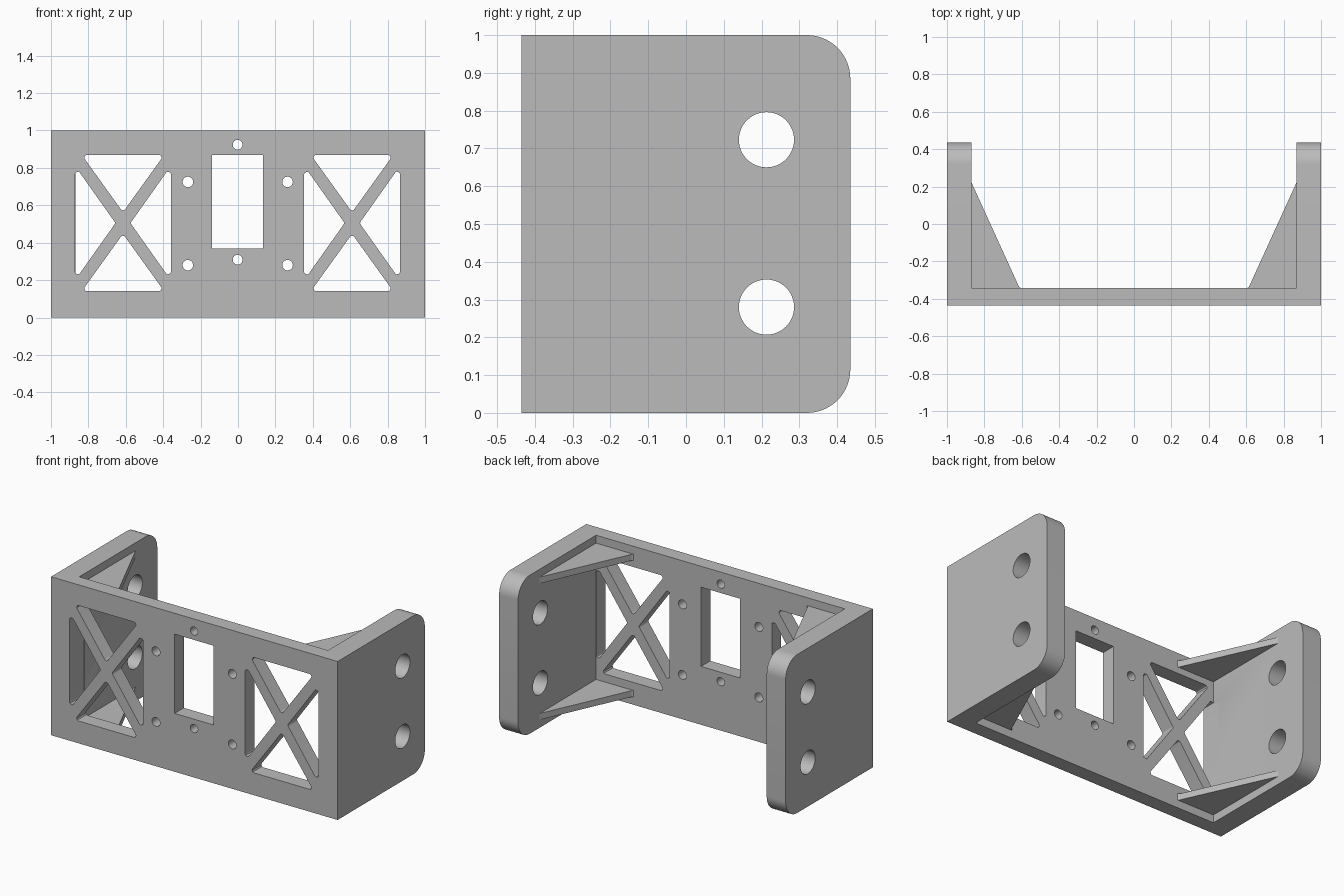
import bpy
import bmesh
from math import pi, cos, sin
from mathutils import Vector

if "Cube" in bpy.data.objects:
    bpy.data.objects.remove(bpy.data.objects["Cube"])

FRONT, INNER, BACK = -0.435, -0.343, 0.435   # y of front face, plate back, side plate ends
WALL = 0.868                                 # inner x of the side plates
MID_Z = 0.505

grey = bpy.data.materials.new("plain grey")
grey.use_nodes = True
colour = (0.5, 0.5, 0.5, 1)
grey.diffuse_color = colour
grey.node_tree.nodes["Principled BSDF"].inputs["Base Color"].default_value = colour


def prism(bm, outline, axis, low, high):
    """Extrude a 2D outline along an axis; the outline holds the other two coordinates."""
    def place(p, depth):
        co = list(p)
        co.insert("xyz".index(axis), depth)
        return bm.verts.new(co)
    start = [place(p, low) for p in outline]
    end = [place(p, high) for p in outline]
    bm.faces.new(start)
    bm.faces.new(end)
    for i in range(len(start)):
        j = (i + 1) % len(start)
        bm.faces.new((start[i], start[j], end[j], end[i]))


def arc(u, v, radius, begin, finish, steps):
    return [(u + radius * cos(begin + (finish - begin) * i / steps),
             v + radius * sin(begin + (finish - begin) * i / steps)) for i in range(steps + 1)]


def circle(u, v, radius, sides):
    return arc(u, v, radius, 0, 2 * pi, sides)[:-1]


def rounded(points, radius, steps=5):
    """Round every corner of a convex polygon."""
    result = []
    for i, p in enumerate(points):
        p = Vector(p)
        a = (Vector(points[i - 1]) - p).normalized()
        b = (Vector(points[(i + 1) % len(points)]) - p).normalized()
        half = a.angle(b) / 2
        centre = p + (a + b).normalized() * radius / sin(half)
        run = radius / (sin(half) / cos(half))
        first, last = p + a * run - centre, p + b * run - centre
        for k in range(steps + 1):
            spoke = first.lerp(last, k / steps).normalized() * radius
            result.append(tuple(centre + spoke))
    return result


def make_object(name, bm):
    bmesh.ops.recalc_face_normals(bm, faces=bm.faces)
    mesh = bpy.data.meshes.new(name)
    bm.to_mesh(mesh)
    bm.free()
    mesh.materials.append(grey)
    obj = bpy.data.objects.new(name, mesh)
    bpy.context.collection.objects.link(obj)
    return obj


# U-shaped body: front plate with two side plates
bm = bmesh.new()
prism(bm, [(-1, FRONT), (1, FRONT), (1, BACK), (WALL, BACK), (WALL, INNER),
           (-WALL, INNER), (-WALL, BACK), (-1, BACK)], "z", 0, 1)
body = make_object("bracket_body", bm)

cuts = bmesh.new()


def cut_front(outline):
    prism(cuts, outline, "y", FRONT - 0.05, INNER + 0.05)


# Crossed-brace windows: four triangles around an X
top_triangle = [(0, 0.058), (0.22, 0.364), (-0.22, 0.364)]
side_triangle = [(0.04, 0), (0.256, 0.305), (0.256, -0.305)]
for cx in (-0.615, 0.61):
    for triangle in (top_triangle, side_triangle):
        for s in (1, -1):
            cut_front(rounded([(cx + s * u, MID_Z + s * v) for u, v in triangle], 0.014))

# Central opening and screw holes
cut_front([(-0.138, 0.368), (0.135, 0.368), (0.135, 0.868), (-0.138, 0.868)])
for x, z in ((-0.268, 0.725), (0.265, 0.725), (-0.268, 0.28), (0.265, 0.28)):
    cut_front(circle(x, z, 0.028, 32))
for z in (0.924, 0.309):
    cut_front(circle(-0.002, z, 0.026, 32))

# Side plate bolt holes and rounded rear corners
R = 0.115
for z in (0.28, 0.723):
    prism(cuts, circle(0.213, z, 0.073, 48), "x", -1.1, 1.1)
corner = arc(BACK - R, 1 - R, R, pi / 2, 0, 16) + [(0.6, 1 - R), (0.6, 1.1), (BACK - R, 1.1)]
prism(cuts, corner, "x", -1.1, 1.1)
prism(cuts, [(y, 1 - z) for y, z in corner], "x", -1.1, 1.1)

cutter = make_object("opening_cutter", cuts)
cutter.hide_render = True
boolean = body.modifiers.new("openings", "BOOLEAN")
boolean.operation = "DIFFERENCE"
boolean.solver = "EXACT"
boolean.object = cutter
bpy.context.view_layer.objects.active = body
body.select_set(True)
bpy.ops.object.modifier_apply(modifier=boolean.name)
bpy.data.objects.remove(cutter)
bpy.ops.object.shade_smooth_by_angle(angle=pi / 6)

# Triangular gussets in the inner corners
for side, s in (("left", 1), ("right", -1)):
    for level, z in (("lower", 0.05), ("upper", 0.91)):
        bm = bmesh.new()
        prism(bm, [(s * (WALL + 0.01), INNER - 0.01), (s * (WALL + 0.01), 0.22), (s * WALL, 0.22),
                   (s * 0.615, -0.335), (s * 0.605, INNER), (s * 0.605, INNER - 0.01)],
              "z", z, z + 0.04)
        make_object(f"{level}_{side}_gusset", bm)
